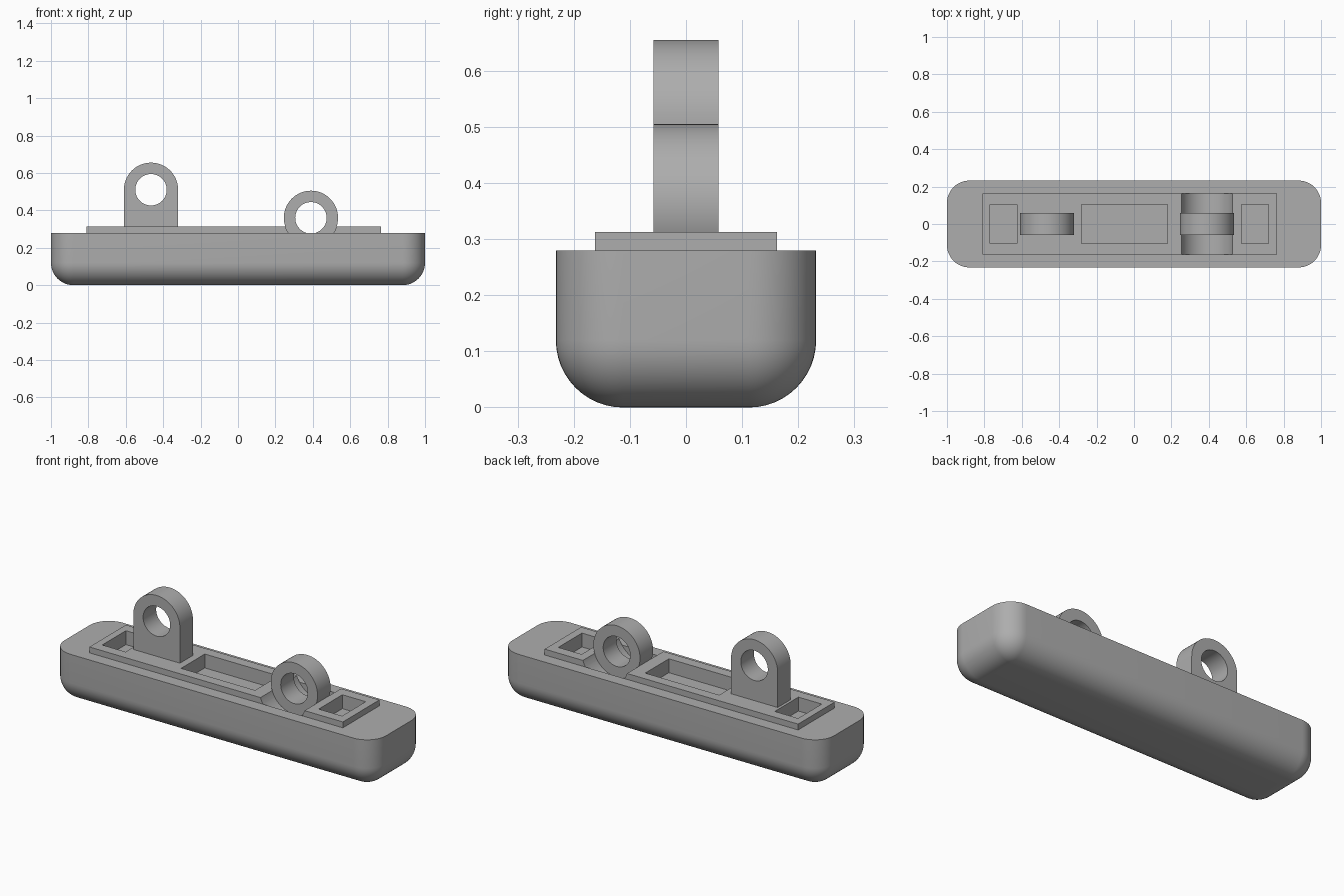
import bpy
import bmesh
from math import sin, cos, pi

if "Cube" in bpy.data.objects:
    bpy.data.objects.remove(bpy.data.objects["Cube"], do_unlink=True)

grey = bpy.data.materials.new("plain grey")
grey.use_nodes = True
colour = (0.42, 0.42, 0.42, 1)
grey.diffuse_color = colour
grey.node_tree.nodes["Principled BSDF"].inputs["Base Color"].default_value = colour

HALF_X, HALF_Y, TOP, ROUND = 1.0, 0.232, 0.28, 0.12
PLATE_Y, PLATE_TOP = 0.162, 0.313
EYE_R, HOLE_R, EYE_Y = 0.145, 0.084, 0.058


def loft(name, rings):
    """Solid through matching rings of points, capped at both ends."""
    bm = bmesh.new()
    loops = [[bm.verts.new(p) for p in ring] for ring in rings]
    n = len(loops[0])
    for a, b in zip(loops, loops[1:]):
        for i in range(n):
            j = (i + 1) % n
            bm.faces.new((a[i], a[j], b[j], b[i]))
    bm.faces.new(loops[0][::-1])
    bm.faces.new(loops[-1])
    bmesh.ops.remove_doubles(bm, verts=bm.verts, dist=1e-4)
    bmesh.ops.recalc_face_normals(bm, faces=bm.faces)
    mesh = bpy.data.meshes.new(name)
    bm.to_mesh(mesh)
    bm.free()
    mesh.materials.append(grey)
    obj = bpy.data.objects.new(name, mesh)
    bpy.context.collection.objects.link(obj)
    return obj


def box(name, x0, x1, half_y, z0, z1):
    corners = [(x0, -half_y), (x1, -half_y), (x1, half_y), (x0, half_y)]
    return loft(name, [[(x, y, z) for x, y in corners] for z in (z0, z1)])


def prism(name, outline, half_y):
    return loft(name, [[(x, y, z) for x, z in outline] for y in (-half_y, half_y)])


def arc(cx, cz, r, start, end, steps):
    angles = [start + (end - start) * i / steps for i in range(steps + 1)]
    return [(cx + r * cos(a), cz + r * sin(a)) for a in angles]


def circle(cx, cz, r):
    return arc(cx, cz, r, 0, 2 * pi, 64)[:-1]


def rounded_ring(inset, z):
    pts = []
    for k, (sx, sy) in enumerate([(1, 1), (-1, 1), (-1, -1), (1, -1)]):
        pts += arc(sx * (HALF_X - ROUND), sy * (HALF_Y - ROUND),
                   ROUND - inset, k * pi / 2, (k + 1) * pi / 2, 12)
    return [(x, y, z) for x, y in pts]


def cut(target, cutters):
    bpy.context.view_layer.objects.active = target
    for c in cutters:
        mod = target.modifiers.new("cut", "BOOLEAN")
        mod.operation, mod.solver, mod.object = "DIFFERENCE", "EXACT", c
        bpy.ops.object.modifier_apply(modifier=mod.name)


# Body: rounded block with a rolled lower edge
steps = [i * pi / 24 for i in range(13)]
body = loft("body", [rounded_ring(ROUND * (1 - sin(a)), ROUND * (1 - cos(a))) for a in steps]
            + [rounded_ring(0, TOP)])

# Raised plate on top
plate = box("top_plate", -0.81, 0.765, PLATE_Y, TOP, PLATE_TOP)

# Three rectangular pockets and a round trough across the plate
tools = [box("pocket_cutter", a, b, 0.105, 0.235, 0.4)
         for a, b in [(-0.77, -0.625), (-0.28, 0.18), (0.575, 0.72)]]
trough = prism("trough_cutter", circle(0.39, 0.36, EYE_R), PLATE_Y)
long_trough = prism("plate_trough_cutter", circle(0.39, 0.36, EYE_R), PLATE_Y + 0.05)
cut(body, tools + [trough])
cut(plate, tools + [long_trough])

# Tall lug with a rounded head
lug_x, lug_z = -0.465, 0.51
lug = prism("tall_lug", arc(lug_x, lug_z, EYE_R, 0, pi, 32)
            + [(lug_x - EYE_R, TOP), (lug_x + EYE_R, TOP)], EYE_Y)
lug_hole = prism("lug_hole_cutter", circle(lug_x, lug_z, HOLE_R), 0.2)
cut(lug, [lug_hole])

# Ring resting in the trough
ring = prism("ring", circle(0.39, 0.36, EYE_R), EYE_Y)
ring_hole = prism("ring_hole_cutter", circle(0.39, 0.36, HOLE_R), 0.2)
cut(ring, [ring_hole])

for c in tools + [trough, long_trough, lug_hole, ring_hole]:
    bpy.data.objects.remove(c, do_unlink=True)

# Smooth curved faces, keep edges crisp
for obj in bpy.context.view_layer.objects:
    obj.select_set(obj in (body, plate, lug, ring))
bpy.context.view_layer.objects.active = body
bpy.ops.object.shade_smooth_by_angle(angle=pi / 6)
